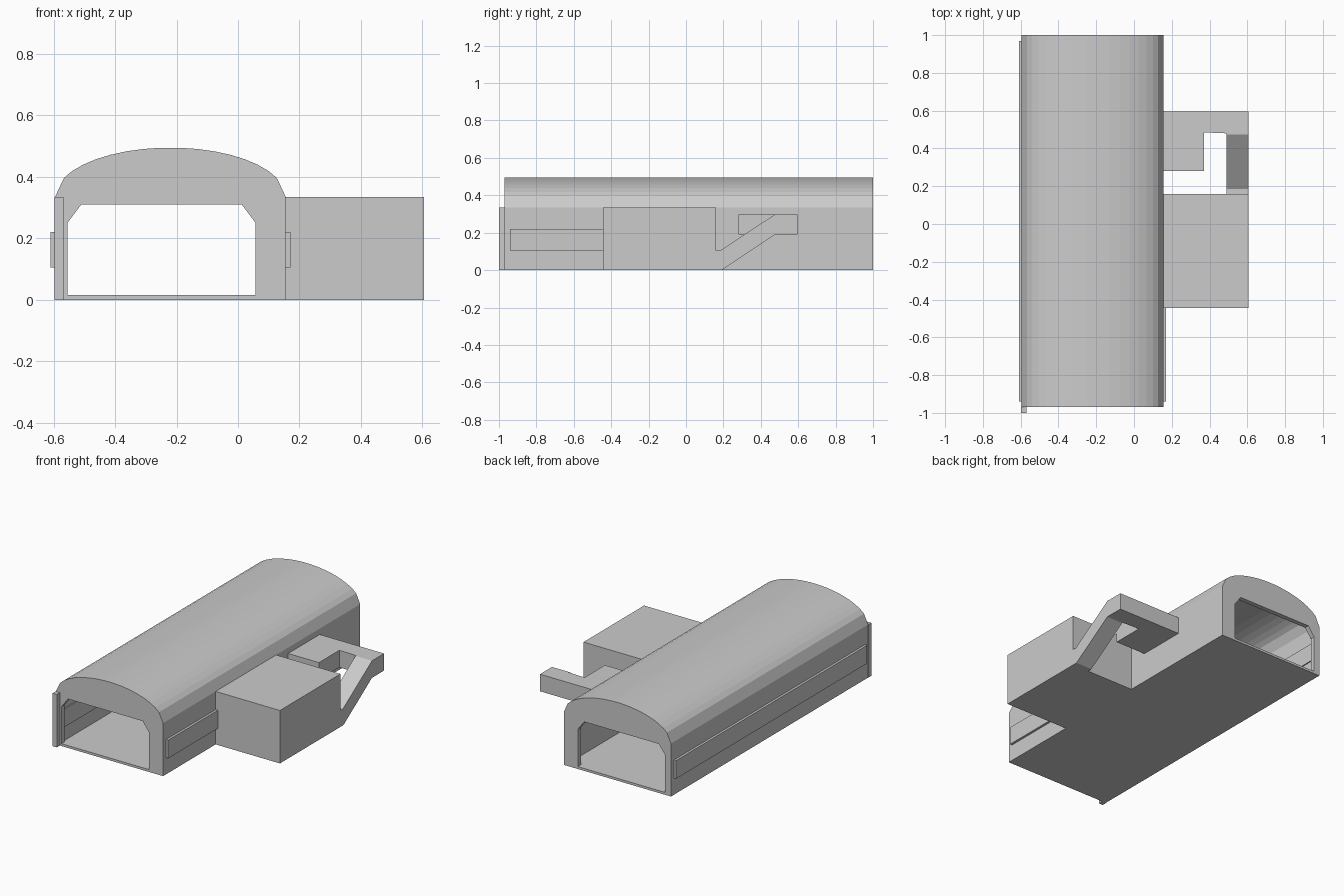
import bpy, bmesh, math
from mathutils import Vector

if "Cube" in bpy.data.objects:
    bpy.data.objects.remove(bpy.data.objects["Cube"])


def prism(name, profile, axis, a, b):
    """Extrude a 2D profile along 'x', 'y' or 'z' from a to b."""
    place = {'x': lambda p, t: (t, p[0], p[1]),
             'y': lambda p, t: (p[0], t, p[1]),
             'z': lambda p, t: (p[0], p[1], t)}[axis]
    bm = bmesh.new()
    face = bm.faces.new([bm.verts.new(place(p, a)) for p in profile])
    ext = bmesh.ops.extrude_face_region(bm, geom=[face])
    verts = [g for g in ext['geom'] if isinstance(g, bmesh.types.BMVert)]
    bmesh.ops.translate(bm, verts=verts, vec=Vector(place((0, 0), b - a)))
    bmesh.ops.recalc_face_normals(bm, faces=bm.faces)
    mesh = bpy.data.meshes.new(name)
    bm.to_mesh(mesh)
    bm.free()
    obj = bpy.data.objects.new(name, mesh)
    bpy.context.collection.objects.link(obj)
    return obj


def box(name, x0, x1, y0, y1, z0, z1):
    return prism(name, [(x0, y0), (x1, y0), (x1, y1), (x0, y1)], 'z', z0, z1)


def cut(target, cutter):
    """Subtract cutter from target and remove the cutter."""
    cutter.hide_render = True
    mod = target.modifiers.new("cut", 'BOOLEAN')
    mod.operation, mod.solver, mod.object = 'DIFFERENCE', 'EXACT', cutter
    bpy.context.view_layer.objects.active = target
    bpy.ops.object.modifier_apply(modifier=mod.name)
    bpy.data.objects.remove(cutter)


def vault(half, base, spring, rise):
    """Straight walls with a faceted elliptical roof, centred on x = -0.22."""
    angles = [0] + [22.5 + 9 * i for i in range(16)] + [180]
    arc = [(-0.22 + half * math.cos(math.radians(t)),
            spring + rise * math.sin(math.radians(t))) for t in angles]
    return [(-0.22 - half, base), (-0.22 + half, base)] + arc


# Vaulted hall: hollow shell with a chamfered doorway at each end
hall = prism("hall_shell", vault(0.375, 0, 0.335, 0.16), 'y', -0.97, 1.0)
cut(hall, prism("hollow", vault(0.347, 0.015, 0.325, 0.142), 'y', -0.94, 0.97))
doorway = [(-0.555, 0.015), (0.057, 0.015), (0.057, 0.25), (0.012, 0.31),
           (-0.51, 0.31), (-0.555, 0.25)]
cut(hall, prism("doorway", doorway, 'y', -1.1, 1.1))

# Door post at the front left corner
box("door_post", -0.597, -0.568, -1.0, -0.97, 0, 0.335)

# Long window bands standing proud of both walls
box("left_window_band", -0.61, -0.56, -0.94, 0.97, 0.105, 0.22)
box("right_window_band", 0.12, 0.17, -0.94, -0.44, 0.105, 0.22)

# Side annex
box("annex", 0.155, 0.605, -0.445, 0.16, 0, 0.335)

# Raised walkway: sloping ramp, cross passage and landing
ramp = [(0.16, 0), (0.19, 0), (0.475, 0.19), (0.595, 0.19), (0.595, 0.298),
        (0.475, 0.298), (0.185, 0.105), (0.16, 0.105)]
prism("ramp", ramp, 'x', 0.49, 0.605)
passage = [(0.155, 0.28), (0.37, 0.28), (0.37, 0.485), (0.49, 0.48),
           (0.49, 0.595), (0.155, 0.595)]
prism("passage_and_landing", passage, 'z', 0.19, 0.298)
